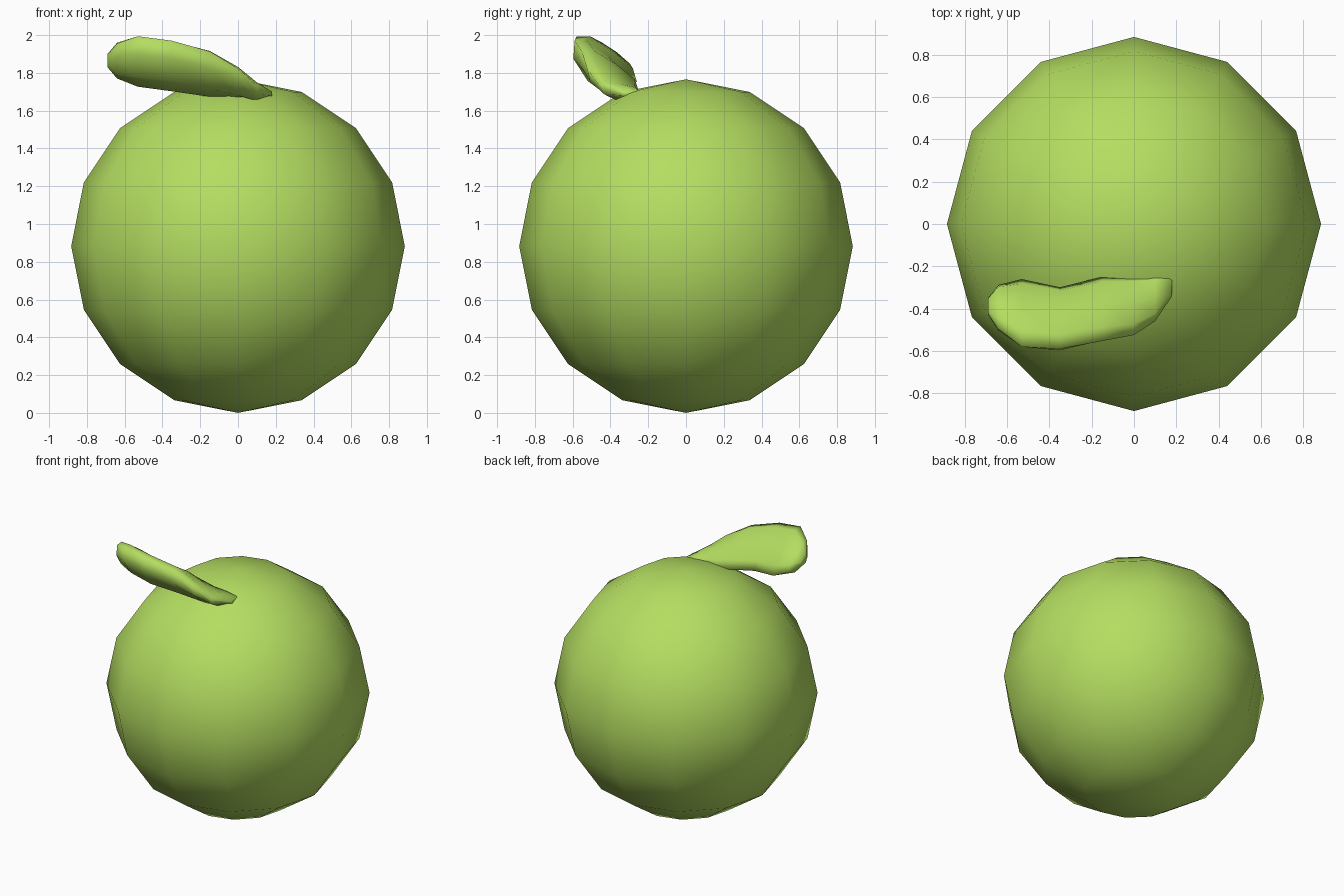
import bpy
import bmesh
from math import cos, sin, pi, radians

cube = bpy.data.objects.get("Cube")
if cube:
    bpy.data.objects.remove(cube, do_unlink=True)

# Single flat colour
green = bpy.data.materials.new("apple green")
green.use_nodes = True
colour = (0.46, 0.73, 0.12, 1)
green.diffuse_color = colour
green.node_tree.nodes["Principled BSDF"].inputs["Base Color"].default_value = colour


def finish(name, bm):
    """Turn a bmesh into a smooth shaded green object."""
    bmesh.ops.recalc_face_normals(bm, faces=bm.faces)
    for face in bm.faces:
        face.smooth = True
    mesh = bpy.data.meshes.new(name)
    bm.to_mesh(mesh)
    bm.free()
    mesh.materials.append(green)
    obj = bpy.data.objects.new(name, mesh)
    bpy.context.collection.objects.link(obj)
    return obj


# Round body: coarse sphere resting on the ground
RADIUS = 0.883
bm = bmesh.new()
bmesh.ops.create_uvsphere(bm, u_segments=12, v_segments=8, radius=RADIUS)
bmesh.ops.translate(bm, verts=bm.verts, vec=(0, 0, RADIUS))
finish("fruit_body", bm)

# Leaf: cupped oval sections, tilted so the front rim is the higher one
# (x, centre y, centre z, half width, half thickness, tilt in degrees)
stations = [
    (-0.69, -0.39, 1.865, 0.045, 0.03, 37),
    (-0.64, -0.40, 1.865, 0.13, 0.07, 37),
    (-0.53, -0.43, 1.86, 0.20, 0.085, 37),
    (-0.35, -0.455, 1.835, 0.19, 0.085, 40),
    (-0.15, -0.41, 1.795, 0.185, 0.08, 35),
    (0.00, -0.39, 1.745, 0.155, 0.06, 26),
    (0.10, -0.35, 1.705, 0.112, 0.045, 10),
    (0.18, -0.29, 1.69, 0.05, 0.015, 0),
]
SIDES = 8
bm = bmesh.new()
rings = []
for x, y, z, width, thick, tilt in stations:
    t = radians(tilt)
    ring = []
    for i in range(SIDES):
        a = 2 * pi * i / SIDES
        across = width * cos(a)
        # Bow the section so both rims curl upward
        up = thick * (sin(a) + 0.4 * (cos(a) ** 2 - 0.5))
        ring.append(bm.verts.new((
            x,
            y + across * cos(t) + up * sin(t),
            z - across * sin(t) + up * cos(t))))
    rings.append(ring)
for r0, r1 in zip(rings, rings[1:]):
    for i in range(SIDES):
        j = (i + 1) % SIDES
        bm.faces.new((r0[i], r0[j], r1[j], r1[i]))
bm.faces.new(rings[0])
bm.faces.new(rings[-1])
finish("leaf", bm)
